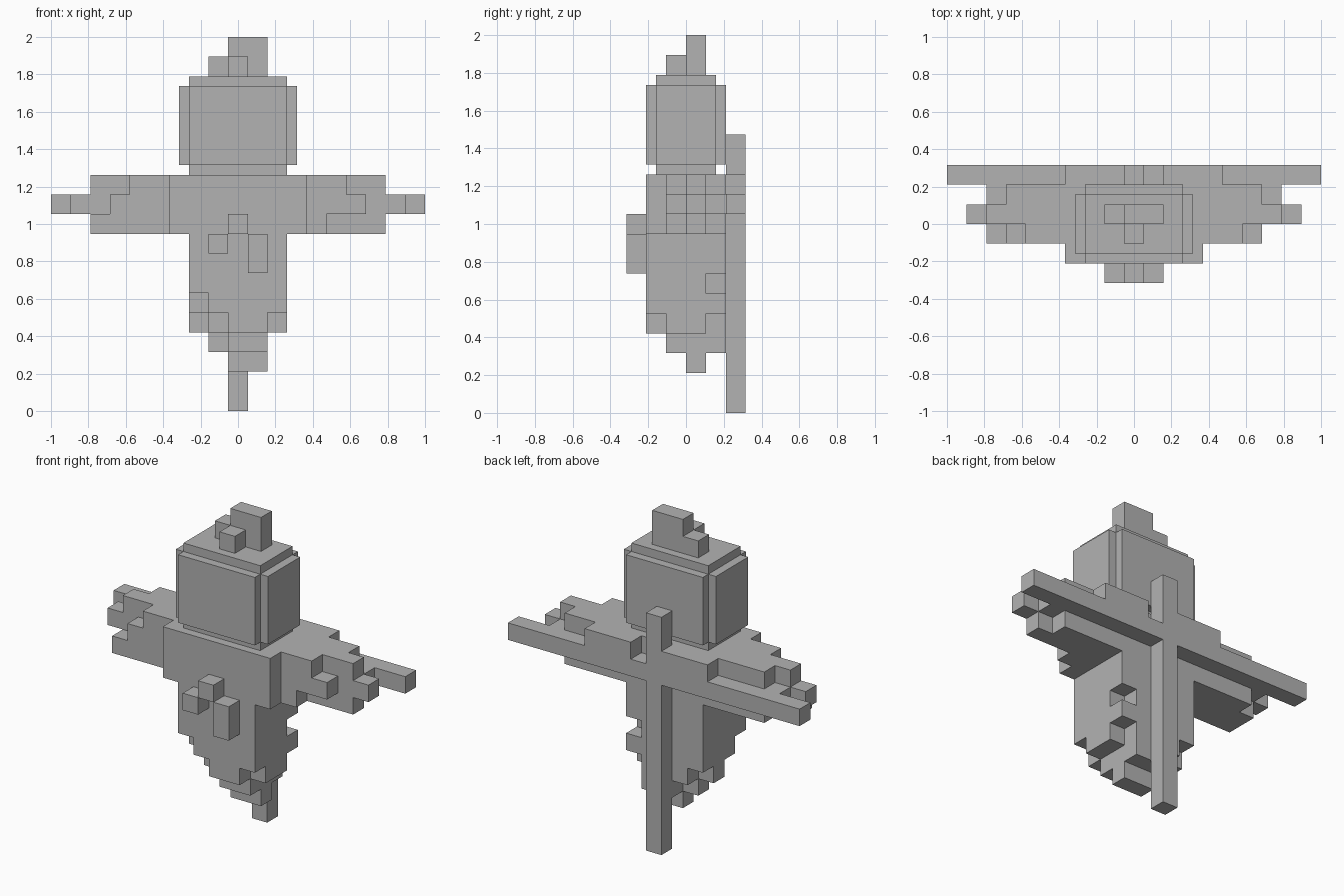
import bpy
import bmesh
from mathutils import Vector

default_cube = bpy.data.objects.get("Cube")
if default_cube:
    bpy.data.objects.remove(default_cube, do_unlink=True)

U = 2 / 19                      # edge of one block
ORIGIN = Vector((-1, -3 * U, 0))

grey = bpy.data.materials.new("plain_grey")
grey.use_nodes = True
grey.diffuse_color = (0.45, 0.45, 0.45, 1)
grey.node_tree.nodes["Principled BSDF"].inputs["Base Color"].default_value = grey.diffuse_color


def block(x, y, z):
    """Cells in half-open ranges along each axis."""
    return {(i, j, k) for i in range(*x) for j in range(*y) for k in range(*z)}


def build(name, cells, size=U, offset=(0, 0, 0)):
    """Skin a set of cells, keeping outer faces only and merging flat areas."""
    bm = bmesh.new()
    verts = {}

    def vert(p):
        key = tuple(round(c) for c in p)
        if key not in verts:
            verts[key] = bm.verts.new(ORIGIN + Vector(offset) + Vector(key) * size)
        return verts[key]

    for cell in cells:
        base = Vector(cell)
        for axis in range(3):
            a, b = Vector(), Vector()
            a[(axis + 1) % 3] = 1
            b[(axis + 2) % 3] = 1
            for side in (0, 1):
                step = Vector()
                step[axis] = 1
                neighbour = base + step * (2 * side - 1)
                if tuple(round(c) for c in neighbour) in cells:
                    continue
                p = base + step * side
                corners = [p, p + a, p + a + b, p + b]
                bm.faces.new([vert(c) for c in (corners if side else corners[::-1])])
    bmesh.ops.dissolve_limit(bm, angle_limit=0.01, verts=bm.verts[:], edges=bm.edges[:])
    mesh = bpy.data.meshes.new(name)
    bm.to_mesh(mesh)
    bm.free()
    mesh.materials.append(grey)
    obj = bpy.data.objects.new(name, mesh)
    bpy.context.collection.objects.link(obj)
    return obj


# Wooden cross behind the body
build("support_cross", block((9, 10), (5, 6), (0, 14)) | block((0, 19), (5, 6), (10, 11)))

# Chest and shoulders
build("shoulders", block((6, 13), (1, 5), (9, 12)))

# Torso with a ragged hem: lowest level of each column, front row first
HEM = ((6, 5, 4, 4, 5),
       (5, 4, 3, 3, 4),
       (4, 3, 2, 2, 4),
       (5, 4, 3, 3, 5))
torso = set()
for j, row in enumerate(HEM):
    for i, low in enumerate(row):
        torso |= block((7 + i, 8 + i), (1 + j, 2 + j), (low, 9))
torso -= block((11, 12), (4, 5), (6, 7))      # tear in the side
build("torso", torso)


# Ragged sleeves: reach of each strip, rows front to back, levels upwards
def sleeve(name, side, reach):
    cells = set()
    for j, row in enumerate(reach):
        for k, n in enumerate(row):
            span = (13, 13 + n) if side > 0 else (6 - n, 6)
            cells |= block(span, (2 + j, 3 + j), (9 + k, 10 + k))
    build(name, cells)


INNER = ((4, 5, 4), (3, 4, 3))
sleeve("left_sleeve", 1, ((1, 3, 2),) + INNER)
sleeve("right_sleeve", -1, ((4, 3, 2),) + INNER)

# Cloth draped over the crossbar
build("left_drape", block((11, 14), (5, 6), (11, 12)))
build("right_drape", block((6, 9), (5, 6), (11, 12)))

# Straw tufts on the chest
build("chest_tuft_middle", block((9, 10), (0, 1), (9, 10)))
build("chest_tuft_right", block((8, 9), (0, 1), (8, 9)))
build("chest_tuft_left", block((10, 11), (0, 1), (7, 9)))

# Head on a half-size grid: core with raised plates on four sides
core = block((14, 24), (3, 9), (24, 34))
faces = block((14, 24), (2, 10), (25, 33))
cheeks = block((13, 25), (3, 9), (25, 33))
build("head", core | faces | cheeks, size=U / 2)

# Hair tuft on the crown
build("hair_tuft", block((9, 11), (3, 4), (17, 19))
      | block((8, 9), (3, 4), (17, 18))
      | block((9, 10), (2, 3), (17, 18)))
